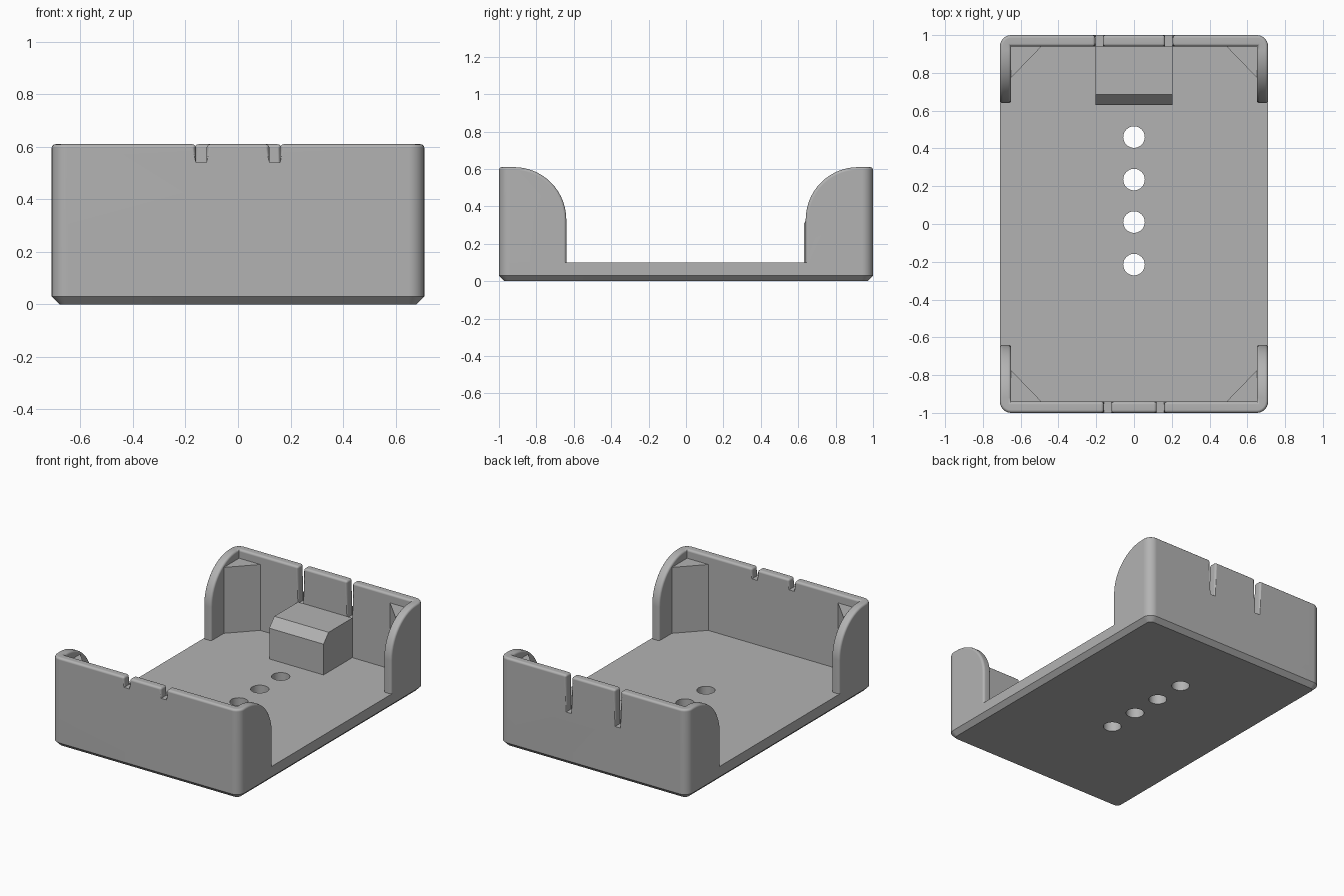
import bpy, bmesh
from math import sin, cos, pi
from mathutils import Matrix, Vector

if "Cube" in bpy.data.objects:
    bpy.data.objects.remove(bpy.data.objects["Cube"])

HALF_X, HALF_Y, TOP, FLOOR = 0.71, 1.0, 0.61, 0.10
IN_X, IN_Y = 0.65, 0.94
CORNER, RIM = 0.06, 0.015

grey = bpy.data.materials.new("plain grey")
grey.use_nodes = True
colour = (0.45, 0.45, 0.45, 1)
grey.diffuse_color = colour
grey.node_tree.nodes["Principled BSDF"].inputs["Base Color"].default_value = colour


def make(name, bm):
    """Turn a bmesh into an object."""
    bmesh.ops.recalc_face_normals(bm, faces=bm.faces)
    mesh = bpy.data.meshes.new(name)
    bm.to_mesh(mesh)
    bm.free()
    mesh.materials.append(grey)
    obj = bpy.data.objects.new(name, mesh)
    bpy.context.collection.objects.link(obj)
    return obj


def prism(points, offset):
    """Extrude a closed outline of 3D points by an offset."""
    bm = bmesh.new()
    face = bm.faces.new([bm.verts.new(p) for p in points])
    grown = bmesh.ops.extrude_face_region(bm, geom=[face])["geom"]
    bmesh.ops.translate(bm, vec=offset, verts=[g for g in grown if isinstance(g, bmesh.types.BMVert)])
    bmesh.ops.recalc_face_normals(bm, faces=bm.faces)
    return bm


def add_box(bm, low, high):
    low, high = Vector(low), Vector(high)
    place = Matrix.Translation((low + high) / 2) @ Matrix.Diagonal((*(high - low), 1))
    bmesh.ops.create_cube(bm, size=1, matrix=place)


def round_edges(bm, test, radius, segments):
    edges = [e for e in bm.edges if test(e)]
    bmesh.ops.bevel(bm, geom=edges, offset=radius, offset_type='OFFSET', segments=segments,
                    profile=0.5, affect='EDGES', clamp_overlap=False)


def upright(e):
    a, b = (v.co for v in e.verts)
    return abs(a.x - b.x) + abs(a.y - b.y) < 1e-4


def cut(obj, cutters):
    """Subtract cutters and return the result as a bmesh."""
    for c in cutters:
        mod = obj.modifiers.new("cut", 'BOOLEAN')
        mod.operation, mod.solver, mod.object = 'DIFFERENCE', 'EXACT', c
    bpy.context.view_layer.update()
    bm = bmesh.new()
    bm.from_object(obj, bpy.context.evaluated_depsgraph_get())
    bpy.data.objects.remove(obj)
    for c in cutters:
        bpy.data.objects.remove(c)
    return bm


def finish(obj):
    """Smooth the rounded parts while keeping flat faces flat."""
    bpy.ops.object.select_all(action='DESELECT')
    obj.select_set(True)
    bpy.context.view_layer.objects.active = obj
    bpy.ops.object.shade_smooth_by_angle(angle=0.6)
    obj.modifiers.new("flat faces", 'WEIGHTED_NORMAL').keep_sharp = True


# Floor plate: rounded corners, chamfered underside, row of holes
bm = bmesh.new()
add_box(bm, (-HALF_X, -HALF_Y, 0), (HALF_X, HALF_Y, FLOOR))
round_edges(bm, upright, CORNER, 6)
round_edges(bm, lambda e: all(v.co.z < 1e-4 for v in e.verts), 0.03, 1)
plate = make("floor_blank", bm)
holes = bmesh.new()
for i in range(4):
    bmesh.ops.create_cone(holes, cap_ends=True, segments=32, radius1=0.057, radius2=0.057,
                          depth=0.4, matrix=Matrix.Translation((0, 0.46 - 0.225 * i, 0)))
finish(make("floor", cut(plate, [make("hole_cutter", holes)])))


def end_wall(name, side, slot_in, slot_out, slot_z):
    """U-shaped wall with curved wings, two slots and a rounded rim."""
    arc = [(0.92 - 0.28 * cos(a), 0.33 + 0.28 * sin(a)) for a in (pi / 2 * i / 14 for i in range(15))]
    outline = [(1, FLOOR), (0.64, FLOOR)] + arc + [(1, TOP)]
    bm = prism([(-HALF_X, side * y, z) for y, z in outline], (2 * HALF_X, 0, 0))
    round_edges(bm, lambda e: upright(e) and abs(e.verts[0].co.y) > 0.99, CORNER, 6)
    blank = make("wall_blank", bm)
    inner, slots = bmesh.new(), bmesh.new()
    add_box(inner, (-IN_X, -IN_Y, -1), (IN_X, IN_Y, 1))
    for s in (-1, 1):
        xs = sorted((s * slot_in, s * slot_out))
        ys = sorted((side * 0.9, side * 1.1))
        add_box(slots, (xs[0], ys[0], slot_z), (xs[1], ys[1], 1))
    bm = cut(blank, [make("inner_cutter", inner), make("slot_cutter", slots)])
    bmesh.ops.remove_doubles(bm, verts=bm.verts, dist=1e-5)

    def rim_edge(e):
        level = any(all(abs(v.co.z - z) < 1e-3 for v in e.verts) for z in (FLOOR, slot_z))
        return e.is_manifold and e.is_convex and e.calc_face_angle() > 0.6 and not level

    round_edges(bm, rim_edge, RIM, 3)
    finish(make(name, bm))


end_wall("front_wall", -1, 0.12, 0.16, 0.54)
end_wall("back_wall", 1, 0.165, 0.205, 0.36)

# Triangular corner posts
for sx, side in ((-1, "right"), (1, "left")):
    for sy, end in ((-1, "front"), (1, "back")):
        plan = [(IN_X, IN_Y), (0.49, IN_Y), (IN_X, 0.775)]
        make(f"{end}_{side}_post", prism([(sx * x, sy * y, FLOOR) for x, y in plan], (0, 0, 0.45)))

# Chamfered block against the back wall
block = [(0.63, FLOOR), (0.63, 0.31), (0.685, 0.37), (IN_Y, 0.37), (IN_Y, FLOOR)]
make("back_block", prism([(-0.205, y, z) for y, z in block], (0.41, 0, 0)))
